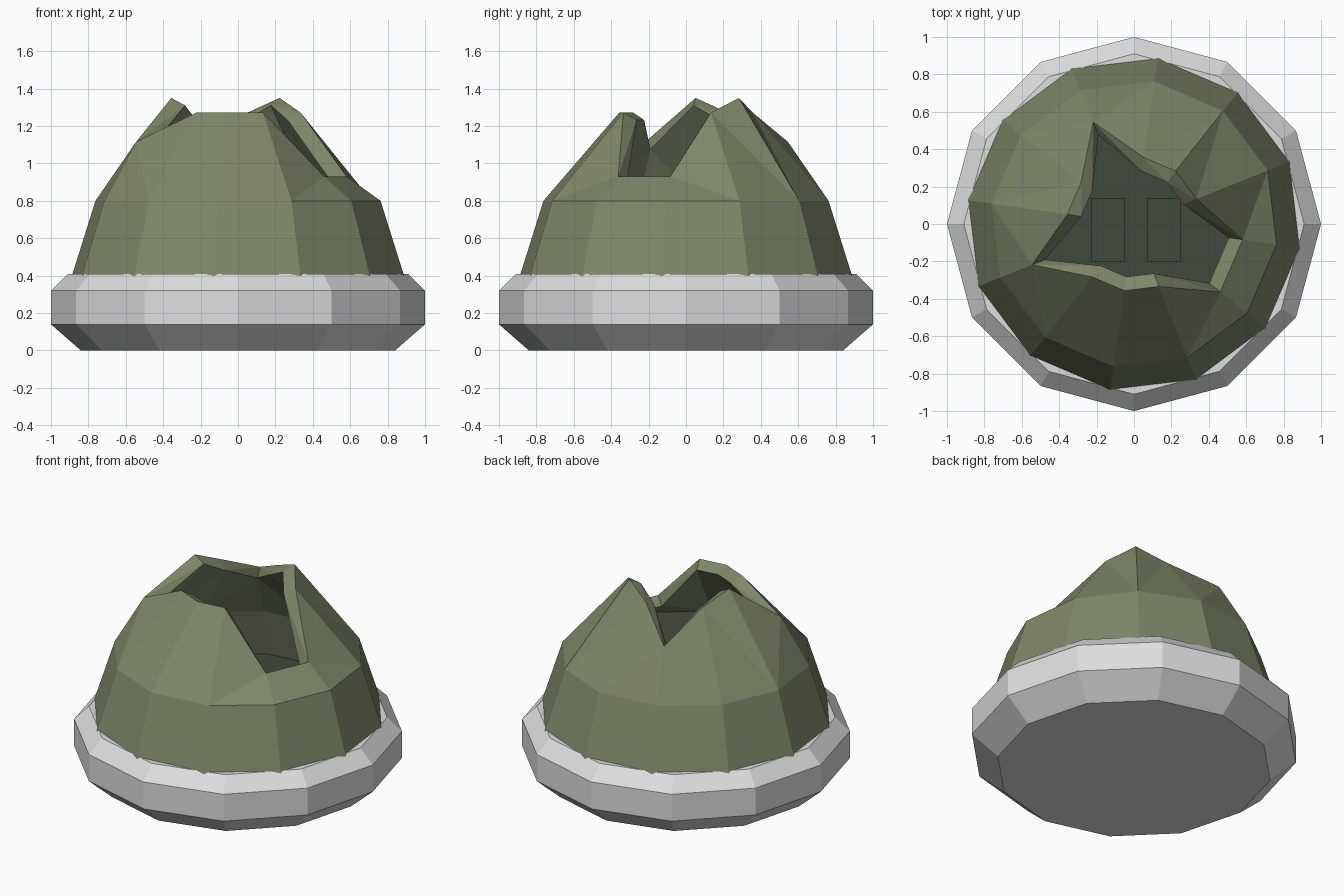
import bpy, bmesh, math

if "Cube" in bpy.data.objects:
    bpy.data.objects.remove(bpy.data.objects["Cube"])

SIDES = 12


def material(name, rgb):
    m = bpy.data.materials.new(name)
    m.diffuse_color = (*rgb, 1)
    m.use_nodes = True
    m.node_tree.nodes["Principled BSDF"].inputs["Base Color"].default_value = m.diffuse_color
    return m


def finish(bm, name, mat):
    bmesh.ops.recalc_face_normals(bm, faces=bm.faces[:])
    mesh = bpy.data.meshes.new(name)
    bm.to_mesh(mesh)
    bm.free()
    mesh.materials.append(mat)
    obj = bpy.data.objects.new(name, mesh)
    bpy.context.collection.objects.link(obj)
    return obj


def ring(bm, points, start):
    """One ring of vertices; points holds (radius, height) per corner."""
    out = []
    for i, (r, z) in enumerate(points):
        a = math.radians(start + 360 / SIDES * i)
        out.append(bm.verts.new((r * math.cos(a), r * math.sin(a), z)))
    return out


def bridge(bm, low, high):
    """Join two rings, splitting uneven quads toward the lower upper corner."""
    for i in range(SIDES):
        j = (i + 1) % SIDES
        a, b, c, d = low[i], low[j], high[j], high[i]
        if abs(c.co.z - d.co.z) < 0.001:
            bm.faces.new((a, b, c, d))
        elif c.co.z < d.co.z:
            bm.faces.new((a, b, c))
            bm.faces.new((a, c, d))
        else:
            bm.faces.new((a, b, d))
            bm.faces.new((b, c, d))


def lathe(name, profile, start, mat):
    bm = bmesh.new()
    rings = [ring(bm, [p] * SIDES, start) for p in profile]
    for low, high in zip(rings, rings[1:]):
        bridge(bm, low, high)
    bm.faces.new(rings[0])
    bm.faces.new(rings[-1])
    return finish(bm, name, mat)


def box(name, x0, x1, y0, y1, z0, z1, mat):
    bm = bmesh.new()
    bmesh.ops.create_cube(bm, size=1)
    for v in bm.verts:
        v.co.x = x1 if v.co.x > 0 else x0
        v.co.y = y1 if v.co.y > 0 else y0
        v.co.z = z1 if v.co.z > 0 else z0
    return finish(bm, name, mat)


grey = material("light grey", (0.73, 0.73, 0.73))
olive = material("olive green", (0.215, 0.24, 0.14))
dark = material("dark green grey", (0.052, 0.063, 0.048))

# Bevelled base
lathe("base", [(0.84, 0), (1, 0.14), (1, 0.32), (0.91, 0.41)], 0, grey)

# Broken dome shell: rim corners are either standing, peaked or notched
TURN = -8.2
deep, notch = (0.587, 0.93), (0.587, 1.115)
edge, peak = (0.36, 1.272), (0.36, 1.35)
rim = [deep, edge, peak, edge, notch, edge, peak, notch, edge, edge, edge, deep]
bm = bmesh.new()
shell = [
    ring(bm, [(0.82, 0.39)] * SIDES, TURN),
    ring(bm, [(0.69, 0.77)] * SIDES, TURN),
    ring(bm, [(r - 0.075, z - 0.04) for r, z in rim], TURN),
    ring(bm, rim, TURN),
    ring(bm, [(0.77, 0.8)] * SIDES, TURN),
    ring(bm, [(0.9, 0.39)] * SIDES, TURN),
]
bridge(bm, shell[0], shell[1])
bridge(bm, shell[1], shell[2])
bridge(bm, shell[2], shell[3])
bridge(bm, shell[4], shell[3])
bridge(bm, shell[5], shell[4])
bridge(bm, shell[0], shell[5])
finish(bm, "dome_shell", olive)

# Dark floor inside, with two low blocks
lathe("inner_floor", [(0.84, 0.40), (0.82, 0.43)], TURN, dark)
for label, x in (("left", -0.23), ("right", 0.07)):
    box(label + "_floor_block", x, x + 0.18, -0.20, 0.14, 0.42, 0.48, dark)
